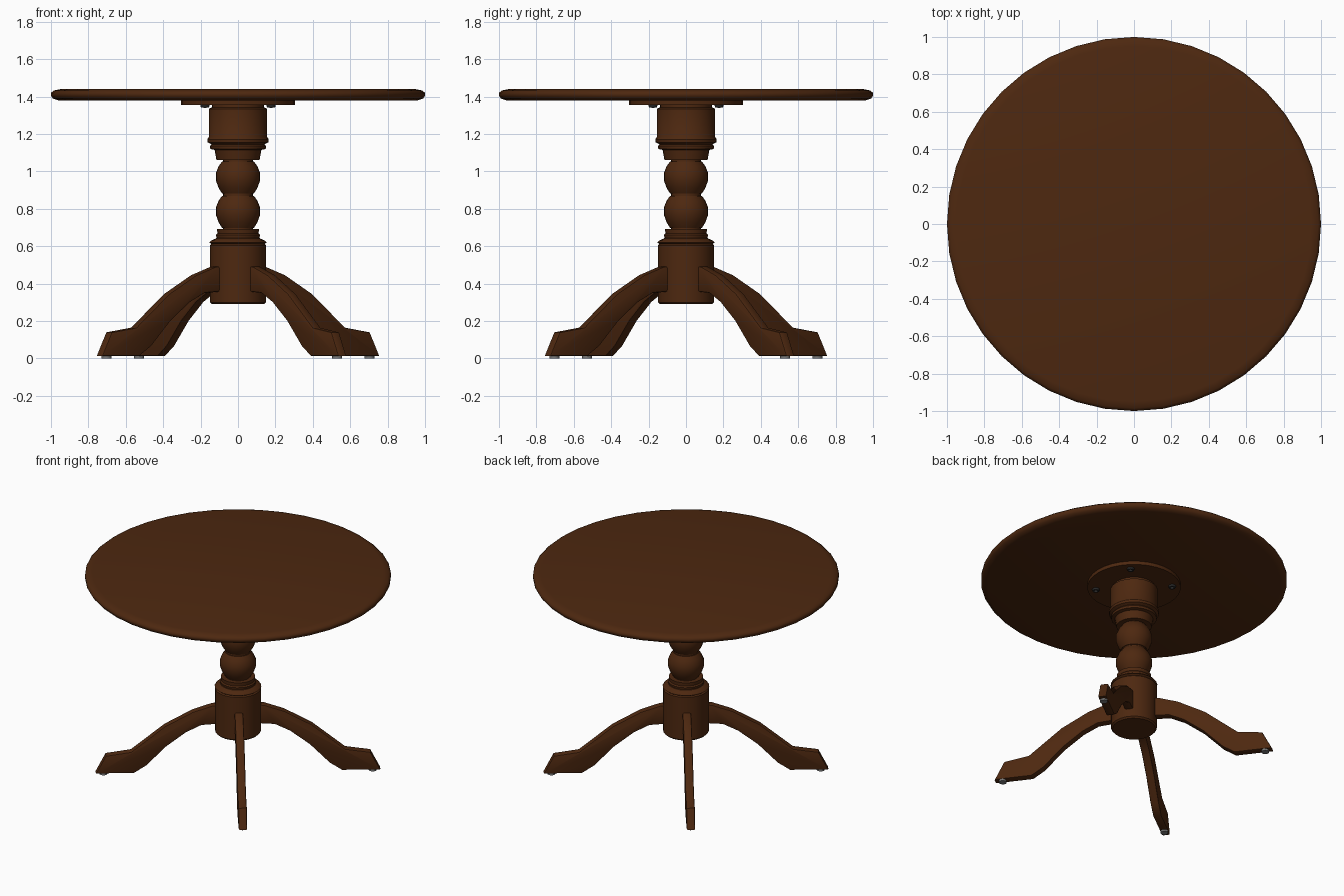
import bpy, bmesh, math
from mathutils import Matrix, Vector

cube = bpy.data.objects.get("Cube")
if cube:
    bpy.data.objects.remove(cube)


def material(name, rgb):
    mat = bpy.data.materials.new(name)
    mat.use_nodes = True
    mat.diffuse_color = (*rgb, 1)
    mat.node_tree.nodes["Principled BSDF"].inputs["Base Color"].default_value = (*rgb, 1)
    return mat


WOOD = material("dark_wood", (0.075, 0.021, 0.005))
METAL = material("grey_metal", (0.2, 0.2, 0.2))
DARK = material("dark_metal", (0.02, 0.02, 0.02))


def finish(name, bm, mat, angle=40):
    bmesh.ops.recalc_face_normals(bm, faces=bm.faces)
    mesh = bpy.data.meshes.new(name)
    bm.to_mesh(mesh)
    bm.free()
    mesh.materials.append(mat)
    ob = bpy.data.objects.new(name, mesh)
    bpy.context.collection.objects.link(ob)
    bpy.ops.object.select_all(action="DESELECT")
    bpy.context.view_layer.objects.active = ob
    ob.select_set(True)
    bpy.ops.object.shade_smooth_by_angle(angle=math.radians(angle))
    return ob


def lathe(name, profile, mat, sides=24, centre=(0, 0), angle=40):
    """Turn a (radius, height) profile into a capped solid."""
    bm = bmesh.new()
    rings = []
    for r, z in profile:
        turn = [2 * math.pi * i / sides for i in range(sides)]
        rings.append([bm.verts.new((centre[0] + r * math.cos(a),
                                    centre[1] + r * math.sin(a), z)) for a in turn])
    for low, high in zip(rings, rings[1:]):
        for i in range(sides):
            j = (i + 1) % sides
            bm.faces.new((low[i], low[j], high[j], high[i]))
    bm.faces.new(rings[0])
    bm.faces.new(rings[-1])
    return finish(name, bm, mat, angle)


# Round top with a softened rim, and its mounting plate
lathe("table_top", [(0.96, 1.38), (0.99, 1.39), (1, 1.405), (1, 1.42),
                    (0.985, 1.433), (0.95, 1.44)], WOOD, 40, angle=60)
lathe("mounting_plate", [(0.305, 1.355), (0.305, 1.385)], WOOD, 32)

# Turned column, from the top down
lathe("column_head", [(0.115, 1.06), (0.125, 1.115), (0.148, 1.12), (0.15, 1.135),
                      (0.142, 1.145), (0.162, 1.155), (0.164, 1.172), (0.155, 1.185),
                      (0.155, 1.335), (0.14, 1.342), (0.14, 1.36)], WOOD)
for name, base in (("upper_ball", 0.882), ("lower_ball", 0.698)):
    lathe(name, [(0.085, base), (0.104, base + 0.03), (0.118, base + 0.07),
                 (0.118, base + 0.11), (0.104, base + 0.145),
                 (0.085, base + 0.172)], WOOD, angle=50)
lathe("column_core", [(0.08, 0.64), (0.08, 1.08)], WOOD)
lathe("column_collar", [(0.125, 0.63), (0.115, 0.645), (0.118, 0.66),
                        (0.11, 0.668), (0.112, 0.692)], WOOD)
lathe("column_base", [(0.14, 0.29), (0.15, 0.3), (0.15, 0.605), (0.142, 0.612),
                      (0.153, 0.62), (0.145, 0.63), (0.11, 0.645)], WOOD)

# Screws under the mounting plate, each with a dark socket
for i in range(4):
    a = math.radians(45 + 90 * i)
    spot = (0.25 * math.cos(a), 0.25 * math.sin(a))
    lathe("plate_screw", [(0.022, 1.342), (0.026, 1.358)], DARK, 10, spot)
    lathe("screw_socket", [(0.009, 1.34), (0.009, 1.343)], METAL, 6, spot)

# Four curved legs with glides, set a little off the diagonals
LEG = [(0.1, 0.495), (0.17, 0.49), (0.3, 0.445), (0.48, 0.345), (0.7, 0.165),
       (0.865, 0.14), (0.93, 0.012), (0.68, 0.012), (0.6, 0.065), (0.47, 0.2),
       (0.34, 0.3), (0.24, 0.35), (0.1, 0.36)]
HALF = 0.028
for i, name in enumerate(("back_left", "back_right", "front_right", "front_left")):
    yaw = math.radians(37 + 90 * i)
    bm = bmesh.new()
    side = bm.faces.new([bm.verts.new((r, -HALF, z)) for r, z in LEG])
    grown = bmesh.ops.extrude_face_region(bm, geom=[side])["geom"]
    moved = [g for g in grown if isinstance(g, bmesh.types.BMVert)]
    bmesh.ops.translate(bm, vec=Vector((0, 2 * HALF, 0)), verts=moved)
    # Round the long edges around both sides
    edges = [e for e in bm.edges if abs(e.verts[0].co.y - e.verts[1].co.y) < 0.001]
    bmesh.ops.bevel(bm, geom=edges, offset=0.009, segments=2, profile=0.5, affect="EDGES")
    bm.transform(Matrix.Rotation(yaw, 4, "Z"))
    finish(name + "_leg", bm, WOOD, 35)
    lathe(name + "_glide", [(0.026, 0), (0.026, 0.014)], METAL, 12,
          (0.88 * math.cos(yaw), 0.88 * math.sin(yaw)))
